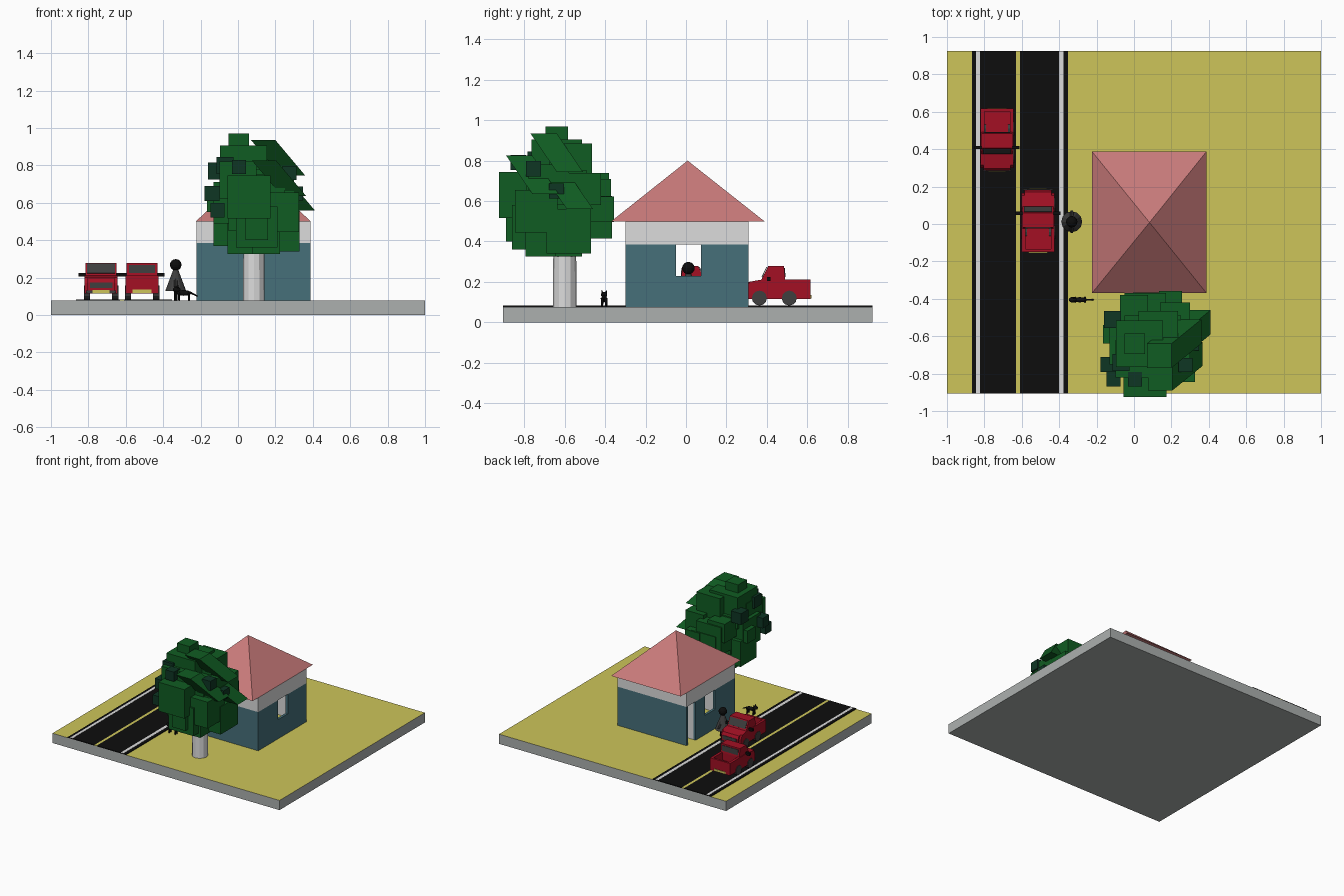
import bpy, bmesh, math
from mathutils import Matrix, Vector

if "Cube" in bpy.data.objects:
    bpy.data.objects.remove(bpy.data.objects["Cube"])


def lin(c):
    c /= 255
    return c / 12.92 if c <= 0.04045 else ((c + 0.055) / 1.055) ** 2.4


def mat(name, r, g, b):
    m = bpy.data.materials.new(name)
    m.diffuse_color = (lin(r), lin(g), lin(b), 1)
    m.use_nodes = True
    m.node_tree.nodes["Principled BSDF"].inputs["Base Color"].default_value = m.diffuse_color
    return m


YELLOW = mat("dry_grass_yellow", 205, 197, 90)
GREY = mat("stone_grey", 172, 176, 175)
BLACK = mat("asphalt_black", 13, 13, 13)
WHITE = mat("off_white", 220, 220, 220)
TEAL = mat("wall_teal", 70, 112, 122)
PINK = mat("roof_pink", 200, 122, 122)
GREEN = mat("leaf_green", 16, 92, 34)
DARKGREEN = mat("deep_green", 14, 54, 36)
RED = mat("paint_red", 163, 16, 36)
CHARCOAL = mat("charcoal", 62, 62, 62)
G = 0.077      # ground level
R = 0.083      # road level


def box(bm, x0, x1, y0, y1, z0, z1):
    m = Matrix.Translation(((x0 + x1) / 2, (y0 + y1) / 2, (z0 + z1) / 2))
    m = m @ Matrix.Diagonal((abs(x1 - x0), abs(y1 - y0), abs(z1 - z0), 1))
    return bmesh.ops.create_cube(bm, size=1, matrix=m)["verts"]


def prism(bm, pts, x0, x1):
    """Extrude a (y, z) profile along x."""
    a = [bm.verts.new((x0, y, z)) for y, z in pts]
    b = [bm.verts.new((x1, y, z)) for y, z in pts]
    n = len(pts)
    bm.faces.new(a)
    bm.faces.new(b[::-1])
    for i in range(n):
        bm.faces.new((a[i], a[(i + 1) % n], b[(i + 1) % n], b[i]))


def cone(bm, p, q, r1, r2, n):
    """Tapered cylinder from p to q."""
    p, q = Vector(p), Vector(q)
    d = q - p
    m = Matrix.Translation((p + q) / 2) @ d.to_track_quat('Z', 'Y').to_matrix().to_4x4()
    bmesh.ops.create_cone(bm, cap_ends=True, segments=n, radius1=r1, radius2=r2,
                          depth=d.length, matrix=m)


def ball(bm, p, r, s=(1, 1, 1)):
    m = Matrix.Translation(p) @ Matrix.Diagonal((*s, 1))
    bmesh.ops.create_uvsphere(bm, u_segments=12, v_segments=8, radius=r, matrix=m)


def make(name, bm, *mats, rule=None):
    bmesh.ops.recalc_face_normals(bm, faces=bm.faces)
    bm.normal_update()
    if rule:
        for f in bm.faces:
            f.material_index = rule(f)
    me = bpy.data.meshes.new(name)
    bm.to_mesh(me)
    bm.free()
    for m in mats:
        me.materials.append(m)
    o = bpy.data.objects.new(name, me)
    bpy.context.collection.objects.link(o)
    return o


def boxes(name, m, *dims, **kw):
    bm = bmesh.new()
    for d in dims:
        box(bm, *d)
    return make(name, bm, *(m if isinstance(m, tuple) else (m,)), **kw)


# Ground slab with grass on top, road and its lines
Y0, Y1 = -0.906, 0.924
boxes("ground_slab", (GREY, YELLOW), (-1, 1, Y0, Y1, 0, G),
      rule=lambda f: int(f.normal.z > 0.5))
boxes("road", BLACK, (-0.866, -0.631, Y0, Y1, G, R), (-0.61, -0.353, Y0, Y1, G, R))
boxes("road_edge_lines", WHITE, (-0.845, -0.824, Y0, Y1, R, R + .001),
      (-0.4, -0.376, Y0, Y1, R, R + .001))
boxes("road_centre_line", YELLOW, (-0.631, -0.61, Y0, Y1, G, R))

# House: teal walls with white inner faces, window in both sides, doorway at the back left
X0, X1, H0, H1, T, ZT, ZR = -0.222, 0.388, -0.3, 0.31, 0.02, 0.385, 0.5
W0, W1, WZ = -0.05, 0.075, 0.23
MID = Vector((0.083, 0.005, 0))


def inside(f):
    c = f.calc_center_median()
    return int(max(abs(c.x - MID.x), abs(c.y - MID.y)) < 0.29 and abs(f.normal.z) < .5
               and f.normal.dot(MID - Vector((c.x, c.y, 0))) > 0.2)


boxes("house_walls", (TEAL, WHITE),
      (X0, X1, H0, H0 + T, G, ZT), (X0, X1, H1 - T, H1, G, ZT),
      (X1 - T, X1, H0 + T, W0, G, ZT), (X1 - T, X1, W1, H1 - T, G, ZT),
      (X1 - T, X1, W0, W1, G, WZ),
      (X0, X0 + T, H0 + T, W0, G, ZT), (X0, X0 + T, W1, 0.195, G, ZT),
      (X0, X0 + T, W0, W1, G, WZ), rule=inside)
boxes("house_upper_band", WHITE, (X0, X1, H0, H1, ZT, ZR))
boxes("open_door", WHITE, (X0 + T, X0 + .13, 0.185, 0.195, G, ZT))

# Pyramid roof
bm = bmesh.new()
base = [bm.verts.new(p) for p in ((-.225, -.37, ZR), (.388, -.37, ZR),
                                  (.388, .388, ZR), (-.225, .388, ZR))]
top = bm.verts.new((0.083, 0.008, 0.8))
bm.faces.new(base)
for i in range(4):
    bm.faces.new((base[i], base[(i + 1) % 4], top))
make("roof", bm, PINK)

# Tree trunk
bm = bmesh.new()
cone(bm, (0.085, -0.6, G), (0.085, -0.6, 0.5), 0.058, 0.056, 12)
make("tree_trunk", bm, WHITE)

# Tree crown: overlapping cubes (x, y, z, size)
leaves = [
    (.005, -.64, .915, .11), (.03, -.64, .78, .25), (.13, -.57, .78, .21),
    (0, -.72, .72, .2), (-.02, -.64, .6, .22), (-.03, -.6, .47, .2),
    (.06, -.81, .63, .23), (.1, -.75, .47, .22), (.06, -.48, .6, .22),
    (.195, -.42, .56, .125), (.1, -.47, .52, .21), (.22, -.58, .45, .22),
    (.05, -.62, .43, .21), (.22, -.74, .55, .21), (.2, -.68, .68, .2),
    (.15, -.72, .4, .15), (-.115, -.59, .6, .1), (.1, -.64, .6, .3),
    (0, -.455, .665, .15), (.22, -.5, .66, .16), (.1, -.83, .46, .12)]
dark = [(-.115, -.51, .77, .09), (-.14, -.75, .65, .08), (.005, -.83, .79, .075),
        (.275, -.755, .76, .075), (-.11, -.83, .56, .075), (-.07, -.74, .8, .09),
        (.31, -.64, .65, .075)]
for name, m, cubes in (("tree_leaves", GREEN, leaves), ("tree_dark_leaves", DARKGREEN, dark)):
    boxes(name, m, *[(x - s / 2, x + s / 2, y - s / 2, y + s / 2, z - s / 2, z + s / 2)
                     for x, y, z, s in cubes])

# Slanted leaf blocks, sheared sideways towards the bottom
bm = bmesh.new()
for x, y, z in ((.215, -.64, .84), (.265, -.59, .655), (.22, -.76, .73)):
    for v in box(bm, x - .065, x + .065, y - .065, y + .065, z - .095, z + .095):
        k = (z - v.co.z) / 0.19
        v.co.x += k * 0.16
        v.co.y += k * 0.13
make("tree_slanted_leaves", bm, GREEN)


# Pickup trucks: u runs from the nose backwards, s is the direction along y
def truck(tag, x, y, s):
    def P(*pts):
        return [(y + s * u, z) for u, z in pts]

    def B(hx0, hx1, u0, u1, z0, z1):
        return (x + hx0, x + hx1, y + s * u0, y + s * u1, z0, z1)

    w = 0.088
    bm = bmesh.new()
    prism(bm, P((0, .115), (0, .175), (.012, .198), (.095, .212), (.205, .212),
                (.205, .115)), x - w, x + w)
    nose = [e for e in bm.edges if all(abs(v.co.y - y) < .02 for v in e.verts)
            and abs(e.verts[0].co.x - e.verts[1].co.x) < .001]
    bmesh.ops.bevel(bm, geom=nose, offset=0.015, segments=2, affect='EDGES')
    prism(bm, P((.088, .21), (.122, .279), (.2, .279), (.206, .21)), x - .083, x + .083)
    for d in (B(-w, w, .205, .332, .115, .15), B(-w, -w + .02, .205, .332, .15, .212),
              B(w - .02, w, .205, .332, .15, .212), B(-w, w, .317, .332, .15, .212)):
        box(bm, *d)
    make(tag + "_body", bm, RED)

    # windscreen and rear window plates
    bm = bmesh.new()
    prism(bm, P((.092, .222), (.117, .273), (.114, .275), (.089, .224)), x - .074, x + .074)
    prism(bm, P((.203, .225), (.201, .268), (.205, .268), (.207, .225)), x - .07, x + .07)
    make(tag + "_windows", bm, CHARCOAL)

    # wheels
    bm = bmesh.new()
    for u in (.078, .226):
        for sx in (-1, 1):
            cone(bm, (x + sx * .058, y + s * u, R + .037),
                 (x + sx * .092, y + s * u, R + .037), .037, .037, 12)
    make(tag + "_wheels", bm, CHARCOAL)
    boxes(tag + "_mirrors", BLACK, B(-.12, -.078, .115, .133, .205, .225),
          B(.078, .12, .115, .133, .205, .225))
    boxes(tag + "_grille", CHARCOAL, B(-.06, .06, -.004, .002, .145, .175),
          B(-.08, .08, -.005, .002, .117, .132))
    boxes(tag + "_plates", YELLOW, B(-.045, .045, -.008, -.004, .116, .133),
          B(-.05, .05, .33, .336, .118, .135))


truck("left_truck", -0.732, 0.285, 1)
truck("right_truck", -0.513, 0.182, -1)

# Person in a long coat beside the road
px, py = -0.333, 0.012
bm = bmesh.new()
cone(bm, (px, py, .128), (px, py, .24), .056, .014, 12)
for sy in (-1, 1):
    cone(bm, (px, py + sy * .012, .2), (px, py + sy * .055, .15), .012, .008, 8)
make("person_coat", bm, CHARCOAL)
bm = bmesh.new()
ball(bm, (px, py, .268), .031)
for sy in (-1, 1):
    cone(bm, (px, py + sy * .018, G), (px, py + sy * .018, .135), .009, .009, 8)
make("person_head_and_legs", bm, BLACK)

# Dog
dx, dy = -0.29, -0.405
bm = bmesh.new()
ball(bm, (dx, dy, .118), .04, (1, .35, .38))
ball(bm, (dx - .038, dy, .136), .017, (1.2, .9, .9))
cone(bm, (dx + .03, dy, .122), (dx + .075, dy, .1), .006, .003, 6)
for sy in (-1, 1):
    cone(bm, (dx - .032, dy + sy * .009, .142), (dx - .03, dy + sy * .011, .16), .006, .001, 6)
    for lx in (-.025, .028):
        cone(bm, (dx + lx, dy + sy * .01, G), (dx + lx, dy + sy * .01, .12), .005, .007, 6)
make("dog", bm, BLACK)
